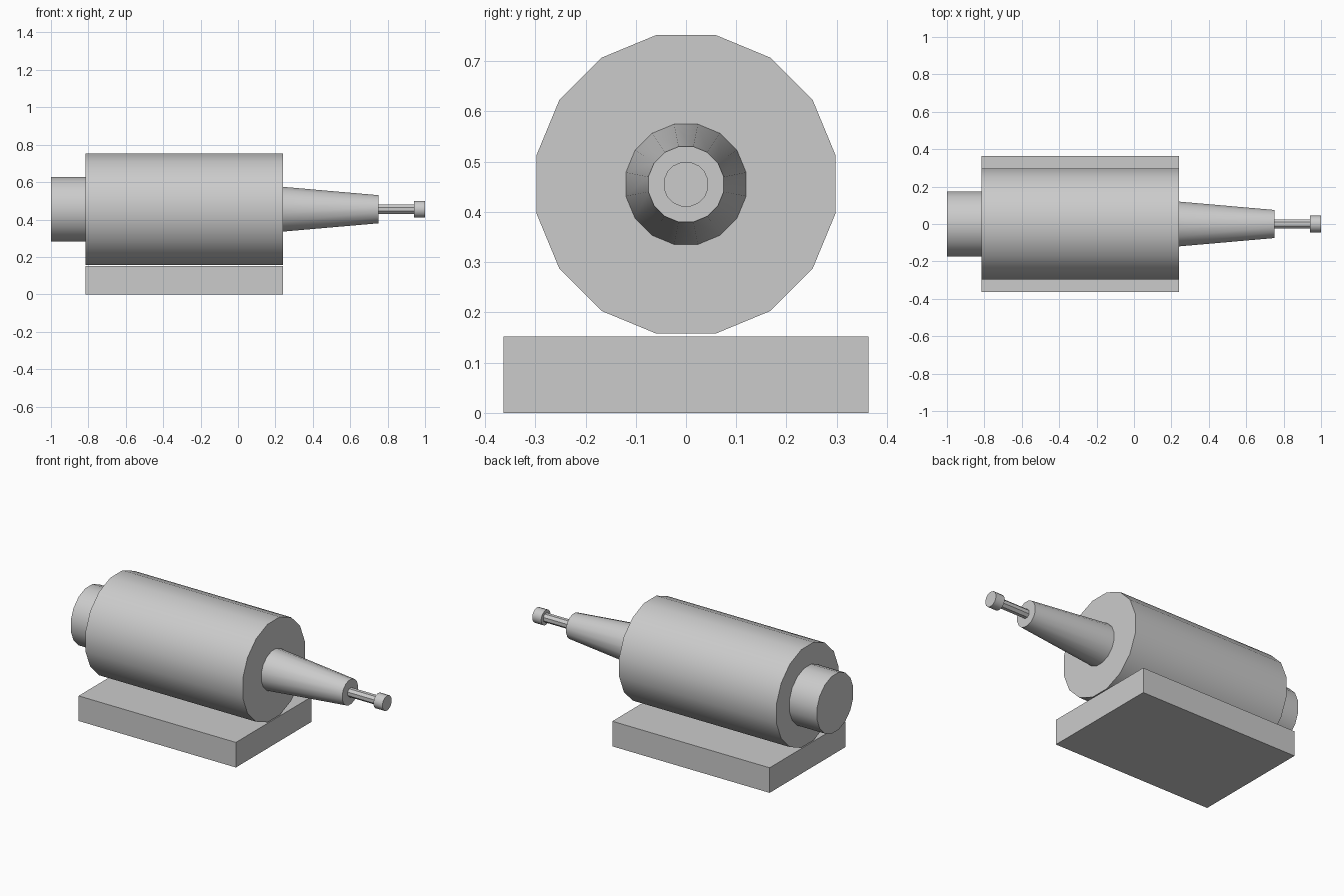
import bpy
import math
from mathutils import Matrix

cube = bpy.data.objects.get("Cube")
if cube:
    bpy.data.objects.remove(cube, do_unlink=True)

AXIS_Z = 0.455

grey = bpy.data.materials.new("plain grey")
grey.use_nodes = True
colour = (0.6, 0.6, 0.6, 1)
grey.diffuse_color = colour
grey.node_tree.nodes["Principled BSDF"].inputs["Base Color"].default_value = colour


def turned_part(name, x0, x1, r0, r1, sides=16):
    """Solid lying along x, with a flat facet on top."""
    bpy.ops.mesh.primitive_cone_add(vertices=sides, radius1=r0, radius2=r1, depth=x1 - x0)
    part = bpy.context.object
    part.name = name
    half_facet = Matrix.Rotation(math.pi / sides, 4, "Z")
    part.data.transform(Matrix.Rotation(math.pi / 2, 4, "Y") @ half_facet)
    part.location = ((x0 + x1) / 2, 0, AXIS_Z)
    part.data.materials.append(grey)
    bpy.ops.object.shade_smooth_by_angle(angle=math.radians(30))


# Motor housing and rear cap
turned_part("housing", -0.815, 0.24, 0.303, 0.303)
turned_part("rear_cap", -1.0, -0.815, 0.177, 0.177)

# Tapered nose, thin shaft and tip
turned_part("nose", 0.24, 0.752, 0.122, 0.0765)
turned_part("shaft", 0.752, 0.94, 0.027, 0.027, sides=8)
turned_part("tip", 0.94, 1.0, 0.045, 0.045)

# Base slab below the housing
bpy.ops.mesh.primitive_cube_add(size=1, location=(-0.2875, 0, 0.076))
base = bpy.context.object
base.name = "base_slab"
base.data.transform(Matrix.Diagonal((1.055, 0.726, 0.152, 1)))
base.data.materials.append(grey)
